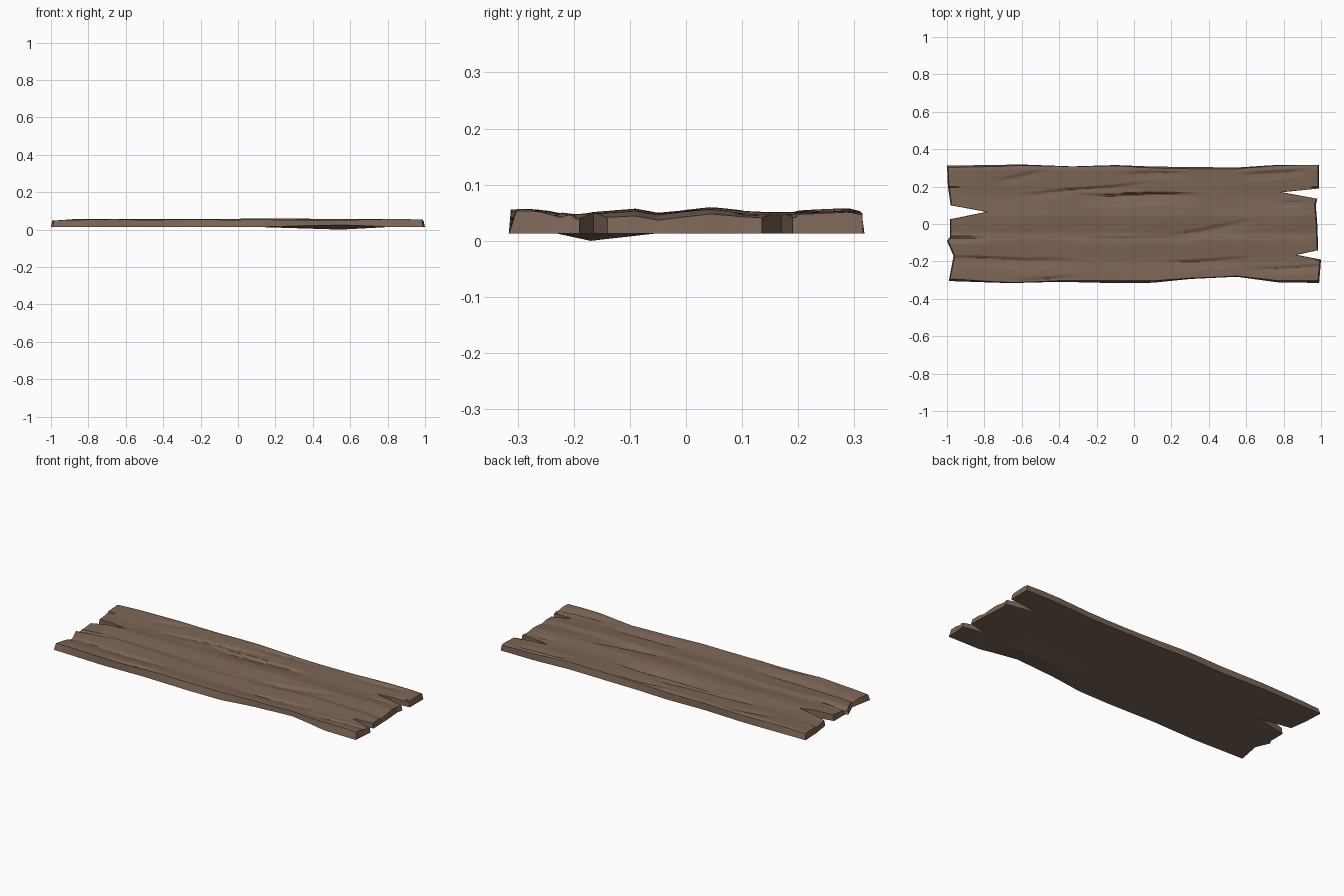
import bpy, bmesh, math

if "Cube" in bpy.data.objects:
    bpy.data.objects.remove(bpy.data.objects["Cube"])

wood = bpy.data.materials.new("weathered brown wood")
wood.diffuse_color = (0.20, 0.13, 0.09, 1)
wood.use_nodes = True
wood.node_tree.nodes["Principled BSDF"].inputs["Base Color"].default_value = wood.diffuse_color


def interp(pts, t):
    """Piecewise linear curve through sorted (t, value) points."""
    if t <= pts[0][0]:
        return pts[0][1]
    for (a, va), (b, vb) in zip(pts, pts[1:]):
        if t <= b:
            return va + (vb - va) * (t - a) / (b - a)
    return pts[-1][1]


# Long edges (x, y) and broken ends (y, x), with splits as sharp dips
BACK = [(-1, .312), (-.6, .318), (-.33, .308), (-.1, .315), (.1, .307), (.55, .302), (.77, .316), (1, .316)]
FRONT = [(-1, -.305), (-.66, -.316), (-.4, -.309), (-.1, -.316), (.1, -.314), (.3, -.294), (.55, -.282),
         (.77, -.312), (1, -.315)]
LEFT = [(-.315, -.99), (-.17, -.965), (-.09, -1), (-.07, -.985), (.025, -.985), (.065, -.79), (.1, -.98),
        (.2, -.995), (.315, -1)]
RIGHT = [(-.315, .99), (-.19, 1), (-.165, .87), (-.14, .985), (0, .98), (.1, .972), (.135, .98),
         (.17, .79), (.19, .99), (.315, .99)]
# Height of the worn boards across the width (y, z)
RIDGES = [(-.315, .054), (-.27, .053), (-.2, .046), (-.14, .050), (-.09, .054), (-.05, .047), (0, .053),
          (.045, .057), (.1, .051), (.15, .049), (.22, .052), (.29, .055), (.315, .049)]
# Cracks: start x, y, end x, y, depth, width of the slope beside the wall
CRACKS = [(-.33, .163, .35, .172, .017, .06), (-.62, .165, .08, .23, .010, .04),
          (.56, .27, .95, .305, .009, .04), (-.75, .24, -.45, .305, .007, .04),
          (-1.1, -.062, -.78, -.066, .013, .03), (.15, -.06, .65, .035, .008, .05),
          (-.4, -.06, .35, -.066, .006, .04), (.15, -.195, .62, -.172, .008, .05),
          (-1.1, -.165, -.3, -.185, .009, .05), (.78, .13, .92, .13, .007, .03),
          (.6, -.235, 1.1, -.205, .008, .04), (-.65, -.29, -.3, -.275, .007, .04),
          (-.1, .28, .3, .285, .007, .04)]
WALL = .012


def top_height(x, y):
    z = interp(RIDGES, y)
    z += .0022 * math.sin(4.2 * x + 9 * y) + .0012 * math.sin(9 * x - 17 * y + 1)
    z -= .010 * max(0, (abs(x) - .88) / .12) * (1 if abs(y) < .2 else .4)
    for x0, y0, x1, y1, depth, slope in CRACKS:
        s = (x - x0) / (x1 - x0)
        if 0 < s < 1:
            k = y0 + (y1 - y0) * s + .003 * math.sin(13 * x) - y
            d = depth * math.sin(math.pi * s) ** .7
            if 0 < k < WALL:
                z -= d * k / WALL
            elif WALL <= k < WALL + slope:
                z -= d * (1 - (k - WALL) / slope)
    return max(.026, min(z, .060))


def bottom_height(x, y):
    # flat underside with one low bump and a chipped front edge beside it
    along = max(0, 1 - abs(x - .55) / (.43 if x < .55 else .25))
    bump = interp([(-.32, -1.4), (-.17, 1), (-.05, 0)], y)
    return .0135 - .0135 * along * bump


# Sampling rows and columns; the rows include every corner of the ends
rows = {round(-.315 + .63 * i / 90, 4) for i in range(91)}
rows |= {p[0] for p in LEFT + RIGHT}
rows = sorted(rows)
COLS = 80
ZONE = .72


def place(u, v, inset):
    xl, xr = interp(LEFT, v), interp(RIGHT, v)
    x = u
    if u > ZONE:
        x = ZONE + (u - ZONE) / (1 - ZONE) * (xr - inset * .8 - ZONE)
    elif u < -ZONE:
        x = -ZONE - (u + ZONE) / (1 - ZONE) * (xl + inset * .8 + ZONE)
    lo = interp(FRONT, u) + inset * (1 + .6 * math.sin(6 * u + 2))
    hi = interp(BACK, u) - inset * (.7 + .5 * math.sin(5 * u))
    # only the outer strips follow the wavy edges
    if v < -.2:
        y = -.2 + (v + .2) / .115 * -(lo + .2)
        y = -.2 - (y + .2) if y > -.2 else y
    elif v > .2:
        y = .2 + (v - .2) / .115 * (hi - .2)
    else:
        y = v
    return x, y


bm = bmesh.new()
top, bottom = [], []
for i in range(COLS + 1):
    u = -1 + 2 * i / COLS
    t_col, b_col = [], []
    for v in rows:
        x, y = place(u, v, .008)
        t_col.append(bm.verts.new((x, y, top_height(x, y))))
        x, y = place(u, v, 0)
        b_col.append(bm.verts.new((x, y, bottom_height(x, y))))
    top.append(t_col)
    bottom.append(b_col)

# Worn top and plain underside
R = len(rows) - 1
for i in range(COLS):
    for j in range(R):
        bm.faces.new((top[i][j], top[i + 1][j], top[i + 1][j + 1], top[i][j + 1]))
        bm.faces.new((bottom[i][j], bottom[i][j + 1], bottom[i + 1][j + 1], bottom[i + 1][j]))

# Rim joining the two
rim = ([(i, 0) for i in range(COLS)] + [(COLS, j) for j in range(R)]
       + [(i, R) for i in range(COLS, 0, -1)] + [(0, j) for j in range(R, 0, -1)])
for (a, b), (c, d) in zip(rim, rim[1:] + rim[:1]):
    bm.faces.new((bottom[a][b], bottom[c][d], top[c][d], top[a][b]))
bmesh.ops.recalc_face_normals(bm, faces=bm.faces)

mesh = bpy.data.meshes.new("wooden_plank")
bm.to_mesh(mesh)
bm.free()
mesh.materials.append(wood)
plank = bpy.data.objects.new("wooden_plank", mesh)
bpy.context.collection.objects.link(plank)
bpy.context.view_layer.objects.active = plank
plank.select_set(True)
bpy.ops.object.shade_smooth_by_angle(angle=math.radians(30))
